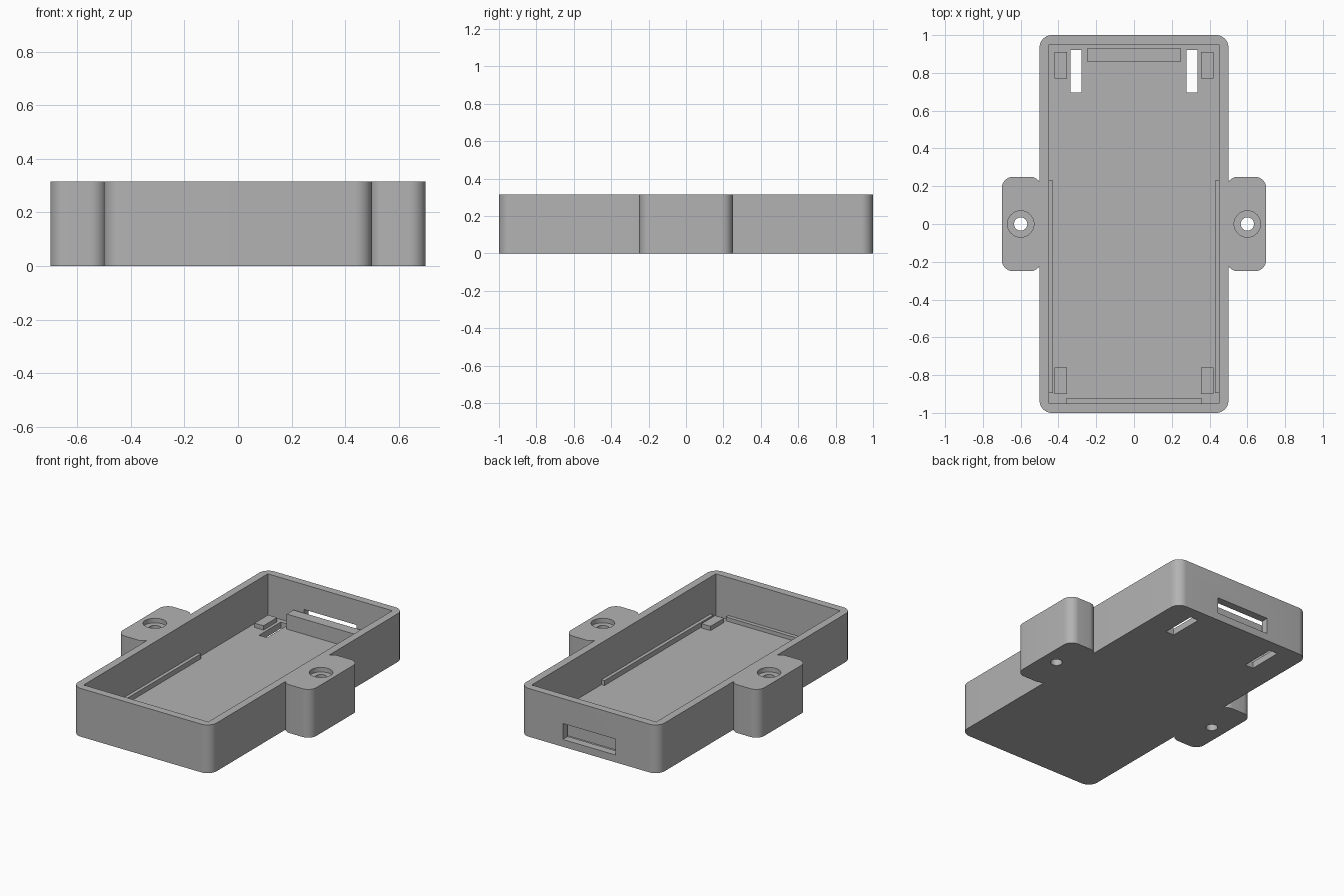
import bpy, bmesh, math
from mathutils import Vector

if "Cube" in bpy.data.objects:
    bpy.data.objects.remove(bpy.data.objects["Cube"], do_unlink=True)

HEIGHT, FLOOR = 0.315, 0.042

grey = bpy.data.materials.new("plain grey")
grey.use_nodes = True
grey.diffuse_color = (0.45, 0.45, 0.45, 1)
grey.node_tree.nodes["Principled BSDF"].inputs["Base Color"].default_value = grey.diffuse_color


def prism(name, outline, z0, z1):
    """Upright solid from a closed counter-clockwise outline."""
    bm = bmesh.new()
    base = bm.faces.new([bm.verts.new((x, y, z0)) for x, y in outline])
    top = bmesh.ops.extrude_face_region(bm, geom=[base])["geom"]
    verts = [v for v in top if isinstance(v, bmesh.types.BMVert)]
    bmesh.ops.translate(bm, verts=verts, vec=Vector((0, 0, z1 - z0)))
    bmesh.ops.recalc_face_normals(bm, faces=bm.faces)
    mesh = bpy.data.meshes.new(name)
    bm.to_mesh(mesh)
    bm.free()
    mesh.materials.append(grey)
    obj = bpy.data.objects.new(name, mesh)
    bpy.context.collection.objects.link(obj)
    return obj


def box(name, x0, x1, y0, y1, z0, z1):
    return prism(name, [(x0, y0), (x1, y0), (x1, y1), (x0, y1)], z0, z1)


def rounded_box(name, x0, x1, y0, y1, z0, z1, r, steps=10):
    corners = [(x1 - r, y1 - r), (x0 + r, y1 - r), (x0 + r, y0 + r), (x1 - r, y0 + r)]
    outline = []
    for i, (cx, cy) in enumerate(corners):
        for k in range(steps + 1):
            a = math.pi / 2 * (i + k / steps)
            outline.append((cx + r * math.cos(a), cy + r * math.sin(a)))
    return prism(name, outline, z0, z1)


def cylinder(name, x, y, r, z0, z1, n=40):
    angles = [2 * math.pi * i / n for i in range(n)]
    return prism(name, [(x + r * math.cos(a), y + r * math.sin(a)) for a in angles], z0, z1)


def combine(obj, other, operation):
    """Apply a boolean and discard the helper."""
    mod = obj.modifiers.new(operation.lower(), 'BOOLEAN')
    mod.operation, mod.object, mod.solver = operation, other, 'EXACT'
    bpy.context.view_layer.objects.active = obj
    bpy.ops.object.modifier_apply(modifier=mod.name)
    bpy.data.objects.remove(other, do_unlink=True)


# Case body with a mounting tab on each side
body = rounded_box("case_body", -0.5, 0.5, -1, 1, 0, HEIGHT, 0.065)
for s in (-1, 1):
    x0, x1 = sorted((s * 0.49, s * 0.7))
    combine(body, rounded_box("tab", x0, x1, -0.25, 0.25, 0, HEIGHT, 0.06), 'UNION')

# Open cavity and the window in the back wall
combine(body, box("cavity", -0.45, 0.45, -0.95, 0.95, FLOOR, 1), 'DIFFERENCE')
combine(body, box("window", -0.19, 0.19, 0.93, 1.1, 0.048, 0.152), 'DIFFERENCE')

# Screw holes with counterbores, and strap slots through the floor
for s in (-1, 1):
    combine(body, cylinder("hole", s * 0.6, 0, 0.035, -0.1, 1), 'DIFFERENCE')
    combine(body, cylinder("counterbore", s * 0.6, 0, 0.07, HEIGHT - 0.03, 1), 'DIFFERENCE')
    x0, x1 = sorted((s * 0.277, s * 0.335))
    combine(body, box("slot", x0, x1, 0.695, 0.92, -0.1, 0.2), 'DIFFERENCE')

bpy.ops.object.select_all(action='DESELECT')
body.select_set(True)
bpy.context.view_layer.objects.active = body
bpy.ops.object.shade_smooth_by_angle(angle=math.radians(30))

# Stop block behind the window
SINK = FLOOR - 0.01
box("stop_block", -0.25, 0.25, 0.86, 0.93, SINK, 0.14)

# Low support pads and side rails, mirrored
for s, side in ((1, "left"), (-1, "right")):
    x0, x1 = sorted((s * 0.355, s * 0.42))
    box(side + "_back_pad", x0, x1, 0.77, 0.91, SINK, FLOOR + 0.028)
    box(side + "_front_pad", x0, x1, -0.90, -0.76, SINK, FLOOR + 0.028)
    x0, x1 = sorted((s * 0.428, s * 0.46))
    box(side + "_rail", x0, x1, -0.895, 0.23, SINK, FLOOR + 0.032)

# Rail along the front wall
box("front_rail", -0.36, 0.36, -0.96, -0.925, SINK, FLOOR + 0.025)
